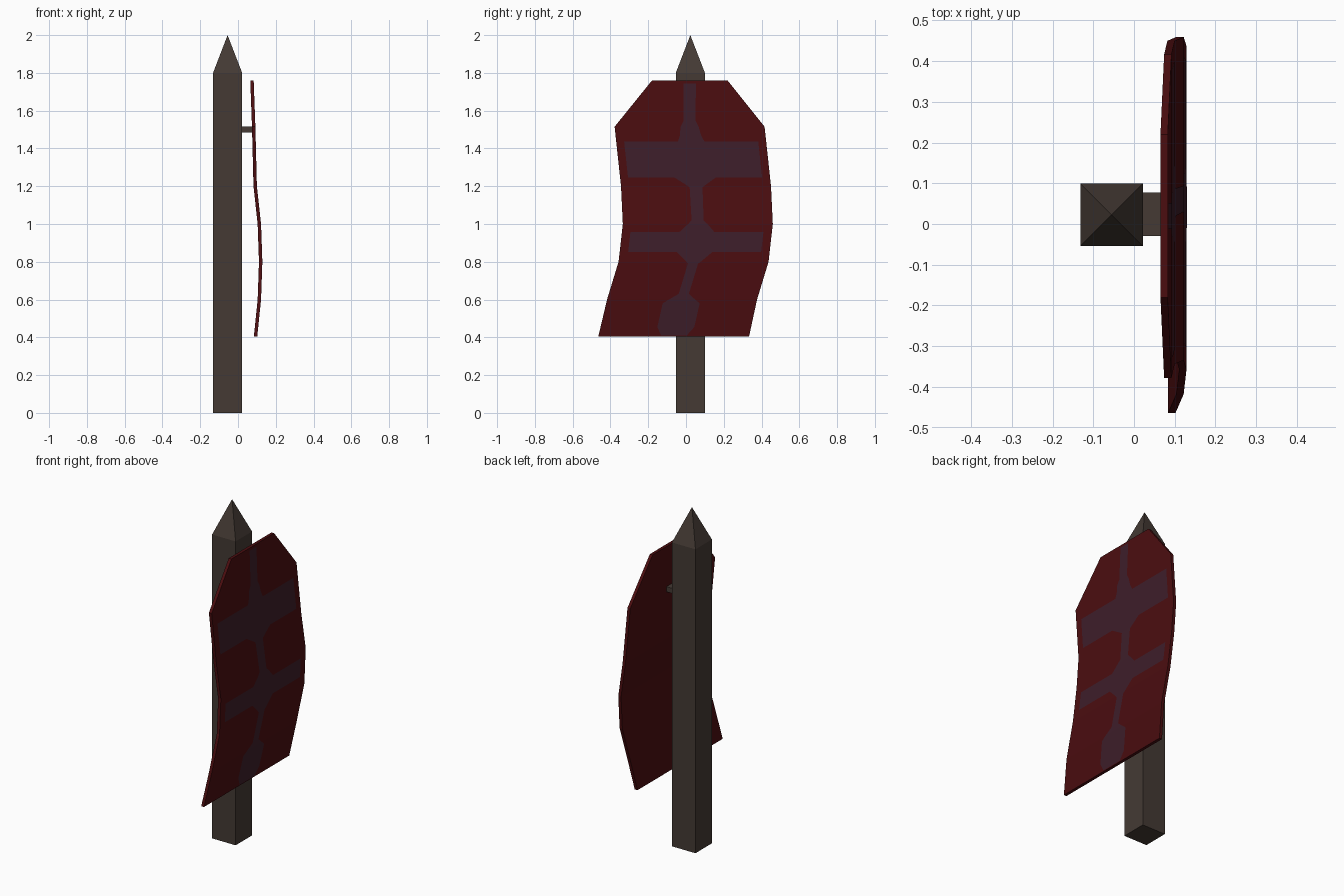
import bpy, bmesh

if "Cube" in bpy.data.objects:
    bpy.data.objects.remove(bpy.data.objects["Cube"])

# Banner cross-sections: height, half width, sideways sway, forward billow
CLOTH = [(1.76, .20, .020, .074), (1.515, .397, .019, .083),
         (1.20, .397, .053, .091), (1.00, .397, .0625, .113),
         (0.80, .397, .040, .120), (0.60, .397, -.021, .113),
         (0.405, .399, -.065, .093)]
THICK = .018

# Emblem: height and half width, symmetric about the swaying centre line
EMBLEM = [(1.745, .032), (1.545, .032), (1.515, .048), (1.47, .056),
          (1.437, .070), (1.437, .355), (1.247, .355), (1.247, .111),
          (1.195, .034), (1.02, .032), (.958, .092), (.958, .352),
          (.853, .352), (.853, .095), (.79, .027), (.63, .027),
          (.58, .098), (.455, .098), (.41, .068)]


def material(name, rgb):
    m = bpy.data.materials.new(name)
    m.diffuse_color = (*rgb, 1)
    m.use_nodes = True
    m.node_tree.nodes["Principled BSDF"].inputs["Base Color"].default_value = m.diffuse_color
    return m


def finish(bm, name, mat):
    bmesh.ops.recalc_face_normals(bm, faces=bm.faces)
    me = bpy.data.meshes.new(name)
    bm.to_mesh(me)
    bm.free()
    me.materials.append(mat)
    ob = bpy.data.objects.new(name, me)
    bpy.context.collection.objects.link(ob)
    return ob


def cloth_at(z):
    """Sway and billow of the cloth at height z."""
    for a, b in zip(CLOTH, CLOTH[1:]):
        if z >= b[0]:
            t = (z - a[0]) / (b[0] - a[0])
            return [a[i] + t * (b[i] - a[i]) for i in (2, 3)]
    return CLOTH[-1][2:]


def strip_rows(bm, rows, offset):
    """One pair of vertices per row, lying on the cloth."""
    out = []
    for z, half in rows:
        sway, x = cloth_at(z)
        out.append([bm.verts.new((x + offset, sway + s * half, z)) for s in (-1, 1)])
    return out


def box(bm, lo, hi):
    verts = bmesh.ops.create_cube(bm, size=1)["verts"]
    for v in verts:
        v.co = [lo[i] if v.co[i] < 0 else hi[i] for i in range(3)]
    return verts


wood = material("wood", (.058, .042, .034))
red = material("red_cloth", (.070, .004, .005))
purple = material("purple_paint", (.048, .013, .023))

# Post with pyramid point
bm = bmesh.new()
box(bm, (-.132, -.054, 0), (.022, .100, 1.80))
bm.faces.ensure_lookup_table()
top = max(bm.faces, key=lambda f: f.calc_center_median().z)
tip = bmesh.ops.poke(bm, faces=[top])["verts"][0]
tip.co.z = 2.0
finish(bm, "post", wood)

# Peg holding the banner
bm = bmesh.new()
box(bm, (.0, -.029, 1.485), (.080, .077, 1.515))
finish(bm, "hanging_peg", wood)

# Banner cloth: closed slab
bm = bmesh.new()
rows = [(r[0], r[1]) for r in CLOTH]
back, front = (strip_rows(bm, rows, s * THICK / 2) for s in (-1, 1))
rings = [[b[0], b[1], f[1], f[0]] for b, f in zip(back, front)]
for a, b in zip(rings, rings[1:]):
    for i in range(4):
        j = (i + 1) % 4
        bm.faces.new((a[i], a[j], b[j], b[i]))
bm.faces.new(rings[0])
bm.faces.new(rings[-1])
finish(bm, "banner", red)

# Painted emblem: extra rows where the cloth bends
rows = [EMBLEM[0]]
for a, b in zip(EMBLEM, EMBLEM[1:]):
    for c in CLOTH:
        if b[0] < c[0] < a[0]:
            t = (c[0] - a[0]) / (b[0] - a[0])
            rows.append((c[0], a[1] + t * (b[1] - a[1])))
    rows.append(b)
bm = bmesh.new()
pairs = strip_rows(bm, rows, THICK / 2 + .001)
for a, b in zip(pairs, pairs[1:]):
    if a[0].co.z - b[0].co.z > 1e-5:
        f = bm.faces.new((a[0], b[0], b[1], a[1]))
emblem = finish(bm, "banner_emblem", purple)
if emblem.data.polygons[0].normal.x < 0:
    emblem.data.flip_normals()
for p in emblem.data.polygons:
    if p.normal.x < 0:
        p.flip()
